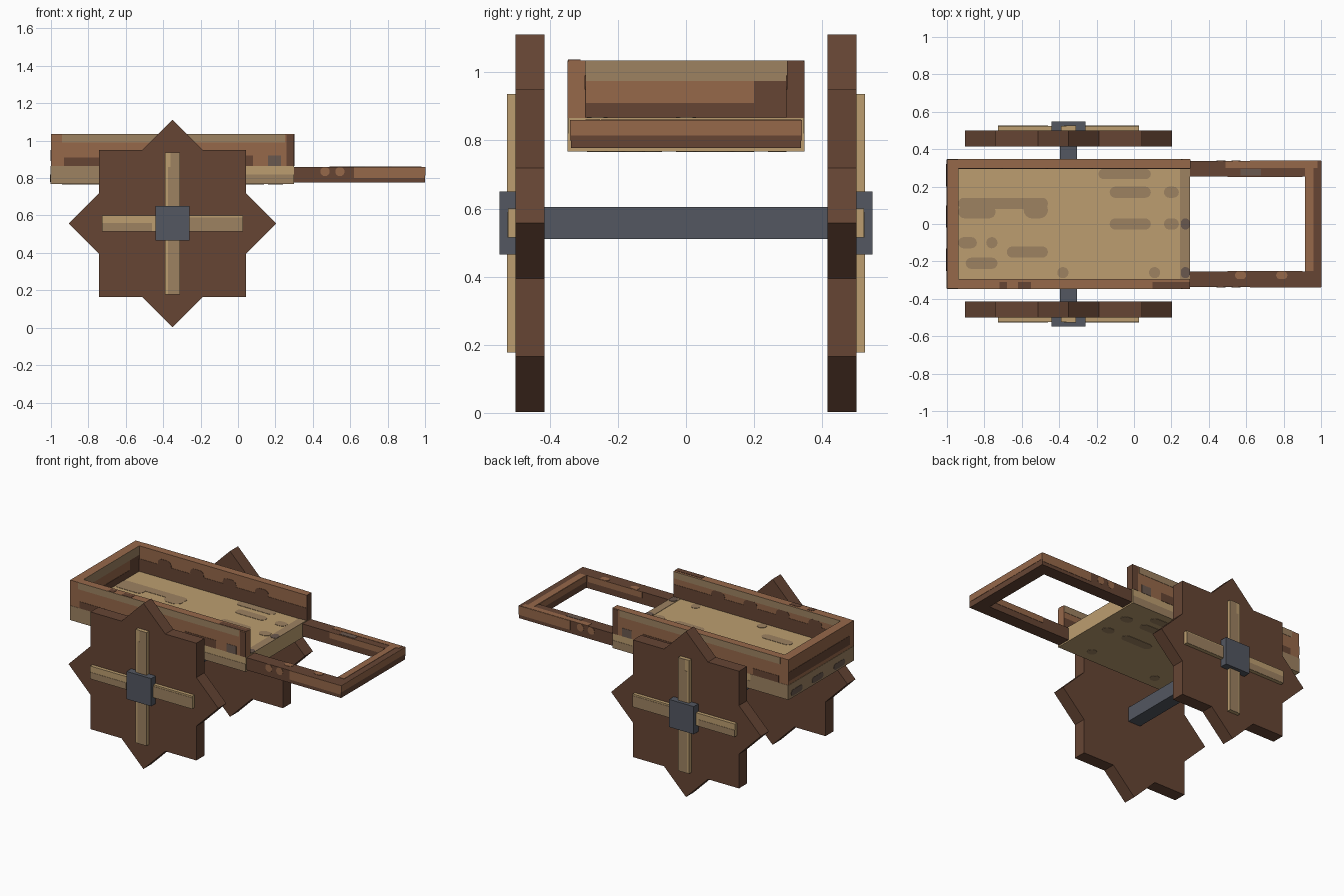
import bpy, bmesh
from math import sin, cos, pi

if "Cube" in bpy.data.objects:
    bpy.data.objects.remove(bpy.data.objects["Cube"], do_unlink=True)


def material(name, rgb):
    linear = [((c / 255 + 0.055) / 1.055) ** 2.4 for c in rgb] + [1]
    mat = bpy.data.materials.new(name)
    mat.use_nodes = True
    mat.diffuse_color = linear
    mat.node_tree.nodes["Principled BSDF"].inputs["Base Color"].default_value = linear
    return mat


TAN = material("pale wood", (188, 158, 112))
DULL = material("weathered pale wood", (157, 130, 97))
MID = material("warm brown wood", (150, 104, 74))
DARK = material("dark brown wood", (102, 69, 52))
GREY = material("grey brown wood", (106, 88, 78))
IRON = material("iron", (83, 87, 97))

X, Y, Z = range(3)


def prism(name, outline, axis, a, b, mat):
    """Extrude a flat outline along an axis from a to b."""
    bm = bmesh.new()

    def place(p, w):
        co = list(p)
        co.insert(axis, w)
        return bm.verts.new(co)

    low = [place(p, a) for p in outline]
    high = [place(p, b) for p in outline]
    bm.faces.new(low)
    bm.faces.new(high)
    n = len(outline)
    for i in range(n):
        j = (i + 1) % n
        bm.faces.new((low[i], low[j], high[j], high[i]))
    bmesh.ops.recalc_face_normals(bm, faces=bm.faces)
    mesh = bpy.data.meshes.new(name)
    bm.to_mesh(mesh)
    bm.free()
    mesh.materials.append(mat)
    obj = bpy.data.objects.new(name, mesh)
    bpy.context.collection.objects.link(obj)
    return obj


def rect(u0, u1, v0, v1):
    return [(u0, v0), (u1, v0), (u1, v1), (u0, v1)]


def capsule(u0, u1, v0, v1):
    """Rectangle with fully rounded corners."""
    r = min(u1 - u0, v1 - v0) / 2
    points = []
    for k, (cu, cv) in enumerate([(u1 - r, v1 - r), (u0 + r, v1 - r),
                                  (u0 + r, v0 + r), (u1 - r, v0 + r)]):
        for i in range(5):
            t = (k + i / 4.2) * pi / 2
            points.append((cu + r * cos(t), cv + r * sin(t)))
    return points


def box(name, x, y, z, mat):
    return prism(name, rect(*x, *y), Z, *z, mat)


def stain(name, axis, level, side, area, mat, shape=rect, lift=0.002):
    """Thin painted plate on a face."""
    return prism(name, shape(*area), axis, level, level + side * lift, mat)


# Wheels, spokes and hubs, the same on both sides
CX, CZ, HALF = -0.35, 0.557, 0.392
star = []
for i in range(16):
    r = HALF / cos(pi / 4) if i % 2 == 0 else HALF / cos(pi / 8)
    star.append((CX + r * cos(i * pi / 8), CZ + r * sin(i * pi / 8)))

for side, word in ((-1, "right"), (1, "left")):
    prism(word + "_wheel", star, Y, side * 0.415, side * 0.5, DARK)
    prism(word + "_upright_spoke", rect(CX - 0.04, CX + 0.04, 0.178, 0.936),
          Y, side * 0.5, side * 0.524, TAN)
    prism(word + "_level_spoke", rect(-0.728, 0.028, 0.515, 0.6),
          Y, side * 0.5, side * 0.523, TAN)
    prism(word + "_hub", rect(CX - 0.091, CX + 0.091, 0.465, 0.65),
          Y, side * 0.5, side * 0.548, IRON)
    for area in ((-0.375, -0.31, 0.178, 0.86), (-0.36, -0.31, 0.86, 0.936),
                 (-0.728, -0.46, 0.515, 0.56), (-0.26, 0.028, 0.515, 0.59)):
        stain(word + "_spoke_stain", Y, side * 0.524, side, area, DULL)

box("axle", (CX - 0.046, CX + 0.046), (-0.42, 0.42), (0.51, 0.605), IRON)

# Cart bed
FLOOR, RIM = 0.865, 1.035
box("bed_floor", (-1, 0.3), (-0.346, 0.346), (0.768, FLOOR), TAN)
box("bed_end_wall", (-1, -0.94), (-0.346, 0.346), (FLOOR, RIM), MID)
for side, word in ((-1, "right"), (1, "left")):
    inner, outer = side * 0.296, side * 0.346
    box(word + "_bed_wall", (-0.94, 0.3), sorted((inner, outer)), (FLOOR, RIM), MID)
    # Outside of the wall
    stain(word + "_wall_top_band", Y, outer, side, (-0.94, 0.25, 0.99, RIM), DULL)
    for area in ((-0.93, -0.74, FLOOR, 0.91), (-0.15, 0.08, FLOOR, 0.92),
                 (0.26, 0.3, FLOOR, 1.03)):
        stain(word + "_wall_dark_stain", Y, outer, side, area, DARK)
    stain(word + "_wall_grey_stain", Y, outer, side, (0.16, 0.23, FLOOR, 0.92), GREY)
    # Outside of the floor edge
    stain(word + "_floor_edge_low", Y, outer, side, (-0.72, 0.3, 0.768, 0.82), DULL)
    stain(word + "_floor_edge_end", Y, outer, side, (-1, -0.72, 0.768, FLOOR), DULL)
    # Inside of the wall
    stain(word + "_wall_inside_low", Y, inner, -side, (-0.94, 0.3, FLOOR, 0.95), DARK)
    for i in range(4):
        u = -0.8 + i * 0.24
        stain(word + "_wall_inside_stain", Y, inner, -side,
              (u, u + 0.1, 0.93, 0.99), DARK, capsule)
    if side < 0:
        stain(word + "_wall_inside_top", Y, inner, -side, (-0.94, 0.3, 0.99, RIM), DULL)

# End faces of the bed
stain("end_wall_inside_top", X, -0.94, 1, (-0.296, 0.296, 0.975, RIM), DULL)
stain("end_wall_inside_low", X, -0.94, 1, (-0.296, 0.296, FLOOR, 0.91), DARK)
stain("end_wall_inside_corner", X, -0.94, 1, (0.2, 0.296, 0.91, 0.975), DARK)
stain("end_wall_outside_band", X, -1, -1, (-0.3, 0.346, 0.89, 0.95), DARK)
stain("floor_edge_back", X, -1, -1, (-0.346, 0.346, 0.768, FLOOR), DULL)
for v in (-0.25, -0.02, 0.2):
    stain("floor_edge_grey_stain", X, -1, -1, (v, v + 0.12, 0.78, 0.82), GREY, capsule, 0.004)
stain("left_wall_tip", X, 0.3, 1, (0.296, 0.346, FLOOR, RIM), DARK)
for u0, u1 in ((0.1, 0.3), (-0.72, -0.68), (-0.62, -0.55)):
    stain("rim_stain", Z, RIM, 1, (u0, u1, -0.346, -0.31), DARK)

# Weathering on the top and underside of the floor
for level, side in ((FLOOR, 1), (0.768, -1)):
    for area in ((-0.94, -0.46, 0.08, 0.14), (-0.94, -0.74, 0.03, 0.1),
                 (-0.59, -0.46, 0.03, 0.12), (-0.94, -0.84, -0.13, -0.07),
                 (-0.79, -0.73, -0.13, -0.07), (-0.9, -0.73, -0.24, -0.18),
                 (-0.68, -0.46, -0.18, -0.12), (-0.41, -0.35, -0.29, -0.23),
                 (-0.19, 0.09, 0.24, 0.295), (-0.13, 0.09, 0.14, 0.2),
                 (-0.13, 0.09, -0.03, 0.03), (0.16, 0.24, 0.14, 0.2),
                 (0.16, 0.24, -0.03, 0.03), (0.08, 0.14, -0.29, -0.23)):
        stain("floor_stain", Z, level, side, area, DULL, capsule)
stain("floor_lip", Z, FLOOR, 1, (0.245, 0.3, -0.296, 0.296), DULL)
for v in (-0.29, -0.03):
    stain("floor_lip_grey_stain", Z, FLOOR, 1, (0.25, 0.3, v, v + 0.06), GREY, capsule, 0.004)

# Handle frame
LOW, TOP = 0.777, 0.86
box("handle_crossbar", (0.915, 1), (-0.338, 0.338), (LOW, TOP), DARK)
stain("crossbar_end_band", X, 1, 1, (-0.338, 0.338, 0.815, TOP), MID)
stain("crossbar_top_band", Z, TOP, 1, (0.915, 0.96, -0.25, 0.3), MID)
stain("crossbar_inside_band", X, 0.915, -1, (-0.25, 0.25, 0.82, TOP), MID)
for side, word in ((-1, "right"), (1, "left")):
    inner, outer = side * 0.253, side * 0.338
    box(word + "_handle", (0.3, 0.915), sorted((inner, outer)), (LOW, TOP), DARK)
    stain(word + "_handle_band", Y, outer, side, (0.62, 1, 0.8, TOP), MID)
    for u in (0.44, 0.52):
        stain(word + "_handle_spot", Y, outer, side, (u, u + 0.05, 0.81, TOP), MID, capsule)
    stain(word + "_handle_inside_band", Y, inner, -side, (0.5, 0.9, 0.82, TOP), MID)
stain("left_handle_top_band", Z, TOP, 1, (0.49, 0.98, 0.3, 0.338), MID)
stain("left_handle_grey_stain", Z, TOP, 1, (0.57, 0.68, 0.26, 0.295), GREY)
for u in (0.54, 0.76):
    stain("right_handle_top_spot", Z, TOP, 1, (u, u + 0.06, -0.295, -0.253), MID, capsule)
